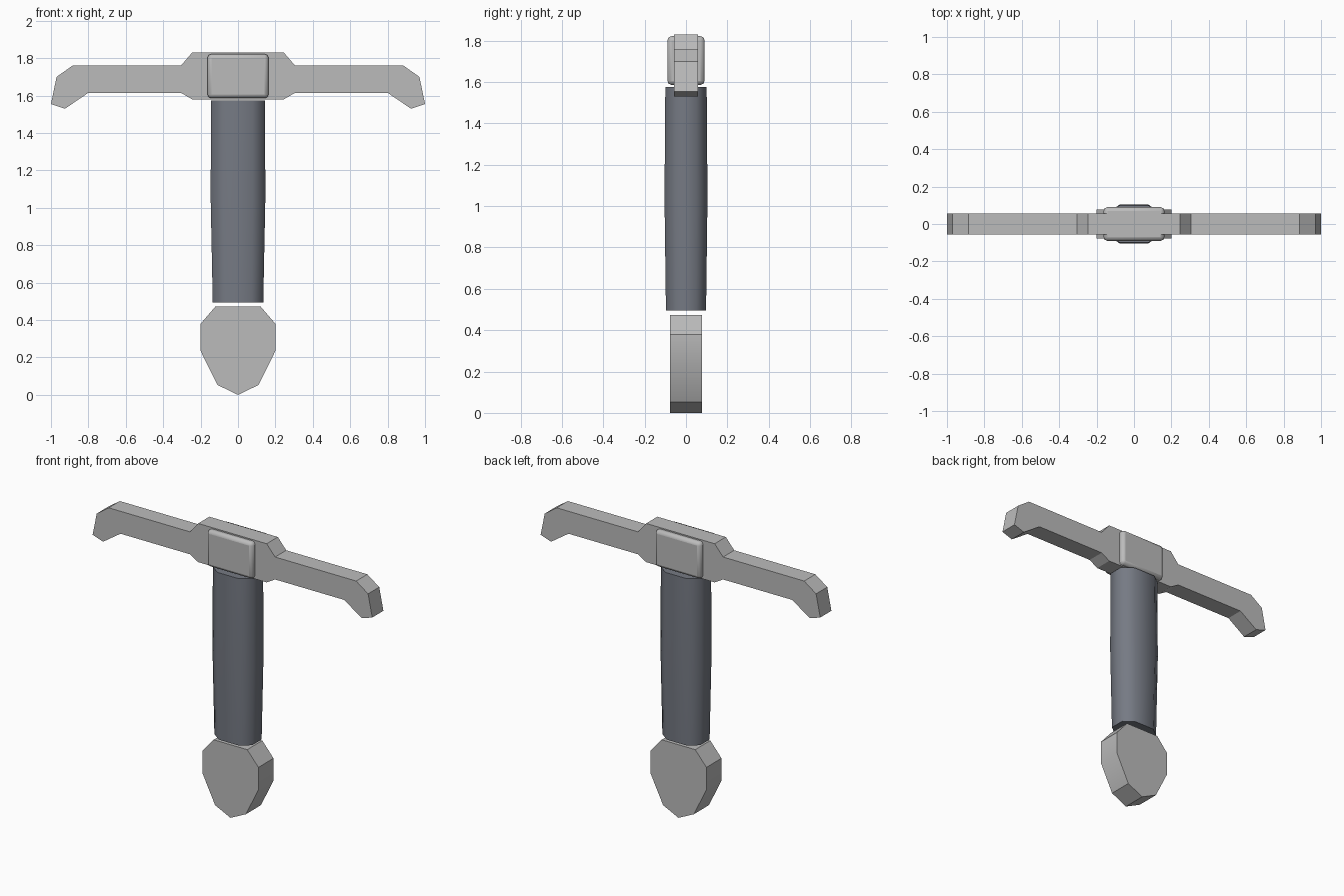
import bpy, bmesh, math

cube = bpy.data.objects.get("Cube")
if cube:
    bpy.data.objects.remove(cube, do_unlink=True)


def make_material(name, color):
    mat = bpy.data.materials.new(name)
    mat.use_nodes = True
    mat.diffuse_color = color
    mat.node_tree.nodes["Principled BSDF"].inputs["Base Color"].default_value = color
    return mat


steel = make_material("light grey steel", (0.5, 0.5, 0.5, 1))
leather = make_material("blue grey leather", (0.18, 0.195, 0.23, 1))


def add_object(name, bm, mat, smooth_angle=None):
    bmesh.ops.recalc_face_normals(bm, faces=bm.faces)
    mesh = bpy.data.meshes.new(name)
    bm.to_mesh(mesh)
    bm.free()
    mesh.materials.append(mat)
    obj = bpy.data.objects.new(name, mesh)
    bpy.context.collection.objects.link(obj)
    if smooth_angle:
        bpy.ops.object.select_all(action='DESELECT')
        obj.select_set(True)
        bpy.context.view_layer.objects.active = obj
        bpy.ops.object.shade_smooth_by_angle(angle=math.radians(smooth_angle))
    return obj


def bridge_rings(bm, rings):
    """Skin successive vertex loops and close both ends."""
    for low, high in zip(rings, rings[1:]):
        n = len(low)
        for i in range(n):
            j = (i + 1) % n
            bm.faces.new((low[i], low[j], high[j], high[i]))
    bm.faces.new(rings[0])
    bm.faces.new(rings[-1])


def mirrored_slab(name, half, depth, mat, smooth_angle=None):
    """Extrude a right-hand (x, z) outline, mirrored across x, along y."""
    outline = half + [(-x, z) for x, z in reversed(half) if x > 0]
    bm = bmesh.new()
    rings = [[bm.verts.new((x, y, z)) for x, z in outline] for y in (-depth, depth)]
    bridge_rings(bm, rings)
    return add_object(name, bm, mat, smooth_angle)


# Crossguard with drooping tips
mirrored_slab("crossguard", [
    (0.245, 1.83), (0.305, 1.76), (0.885, 1.76), (0.97, 1.70), (1.0, 1.555),
    (0.925, 1.53), (0.80, 1.615), (0.305, 1.615), (0.245, 1.58)], 0.057, steel)

# Shield-shaped pommel
mirrored_slab("pommel", [
    (0.12, 0.473), (0.2, 0.38), (0.2, 0.235), (0.11, 0.053), (0, 0)],
    0.077, steel, 30)

# Octagonal grip, slightly swollen in the middle
bm = bmesh.new()
rings = []
for z, rx, ry in ((0.495, 0.135, 0.097), (1.04, 0.146, 0.104), (1.575, 0.145, 0.1)):
    corners = [(rx, ry / 2), (rx * 0.53, ry), (-rx * 0.53, ry), (-rx, ry / 2)]
    corners += [(-x, -y) for x, y in corners]
    rings.append([bm.verts.new((x, y, z)) for x, y in corners])
bridge_rings(bm, rings)
add_object("grip", bm, leather, 60)

# Rounded block at the centre of the guard
bm = bmesh.new()
bmesh.ops.create_cube(bm, size=1)
bmesh.ops.scale(bm, vec=(0.326, 0.18, 0.236), verts=bm.verts)
bmesh.ops.translate(bm, vec=(0, 0, 1.704), verts=bm.verts)
block = add_object("guard_block", bm, steel, 50)
bevel = block.modifiers.new("Rounded edges", 'BEVEL')
bevel.width = 0.02
bevel.segments = 2
